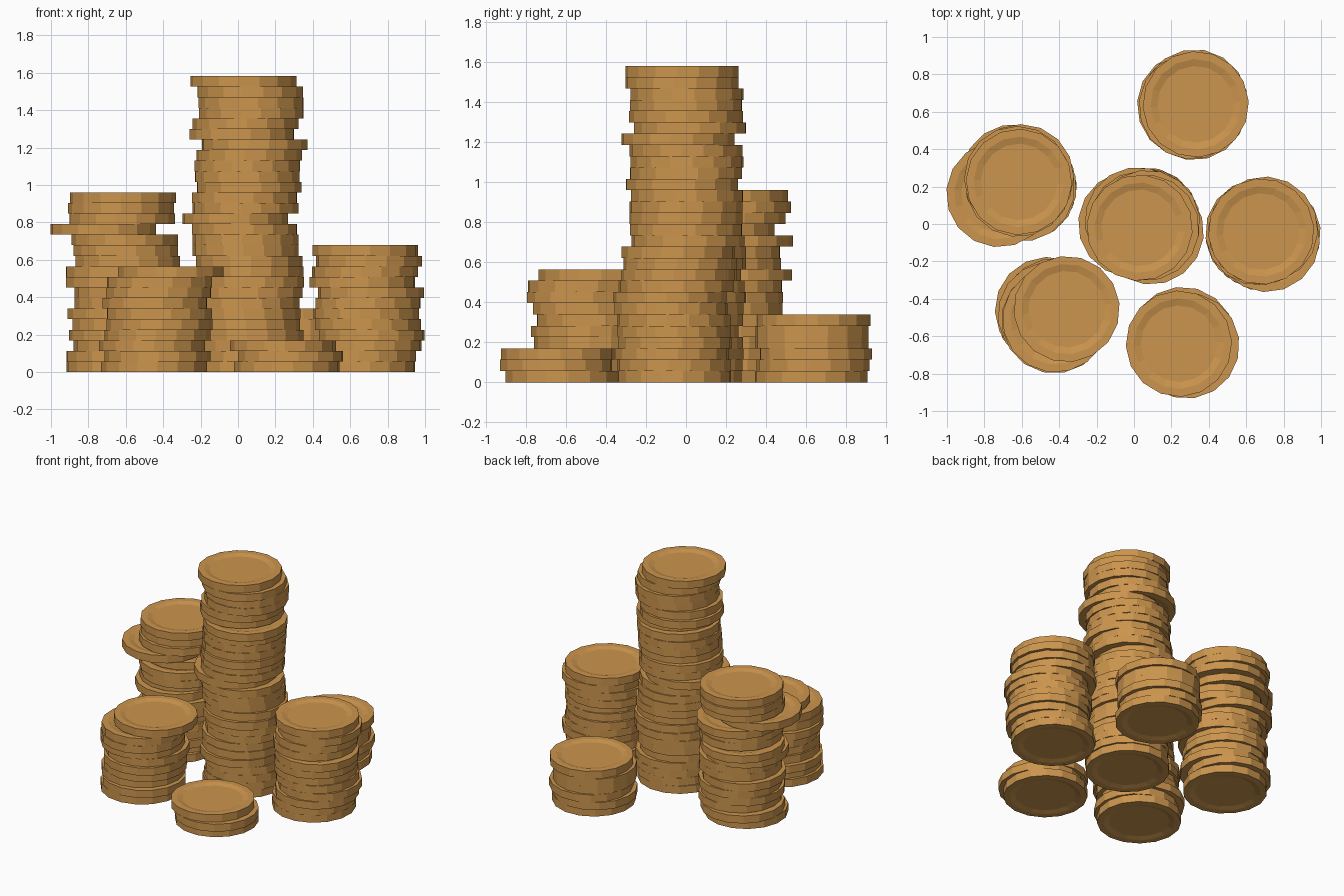
import bpy, bmesh, math, random

if "Cube" in bpy.data.objects:
    bpy.data.objects.remove(bpy.data.objects["Cube"])

random.seed(4)
R, SIDES = 0.284, 16
H = 1.582 / 28          # coin thickness
DIP = 0.010             # depth of the recessed faces

gold = bpy.data.materials.new("gold")
gold.diffuse_color = (0.60, 0.30, 0.075, 1)
gold.use_nodes = True
gold.node_tree.nodes["Principled BSDF"].inputs["Base Color"].default_value = gold.diffuse_color


def add_coin(bm, x, y, z):
    """Lathe one coin: raised rim, sloped ring, recessed disc on both faces."""
    profile = [(0.205, DIP), (0.242, 0), (R, 0), (R, H), (0.242, H), (0.205, H - DIP)]
    turn = random.uniform(0, math.tau)
    rings = []
    for r, h in profile:
        rings.append([bm.verts.new((x + r * math.cos(turn + math.tau * i / SIDES),
                                    y + r * math.sin(turn + math.tau * i / SIDES),
                                    z + h)) for i in range(SIDES)])
    for a, b in zip(rings, rings[1:]):
        for i in range(SIDES):
            j = (i + 1) % SIDES
            bm.faces.new((a[i], a[j], b[j], b[i]))
    bm.faces.new(rings[0][::-1])
    bm.faces.new(rings[-1])


def coin_stack(name, centre, count, xs=(), ys=()):
    """xs, ys list coin centres from the top down; the rest wobble about centre."""
    bm = bmesh.new()
    for k in range(count):
        x = xs[k] if k < len(xs) else centre[0] + random.uniform(-0.025, 0.025)
        y = ys[k] if k < len(ys) else centre[1] + random.uniform(-0.025, 0.025)
        add_coin(bm, x, y, (count - 1 - k) * H)
    mesh = bpy.data.meshes.new(name)
    bm.to_mesh(mesh)
    bm.free()
    mesh.materials.append(gold)
    bpy.context.collection.objects.link(bpy.data.objects.new(name, mesh))


# Tall middle stack
coin_stack("centre_stack", (0.05, 0.0), 28,
           [.03, .065, .07, .07, .04, .02, .09, .06, .05, .05, .06, .035, .04, -.015,
            .035, .04, .04, .06, .065, .07, .065, .045, .05],
           [-.02, -.02, .005, 0, 0, .02, -.04, 0, .005, 0, -.02, .005, 0, 0, 0, .01])

# Back left stack with one coin pushed out
coin_stack("back_left_stack", (-0.61, 0.22), 17,
           [-.615, -.625, -.62, -.72, -.605, -.60, -.59, -.64, -.64, -.59, -.59,
            -.63, -.605, -.62, -.595, -.635, -.635],
           [.225, .24, .215, .16, .25, .19, .195, .25, .20, .20, .20])

# Right stack
coin_stack("right_stack", (0.68, -0.06), 12,
           [.68, .70, .68, .665, .71, .695, .685, .695, .715, .70, .67, .665],
           [-.04, -.03, -.04, -.045, -.08, -.075, -.06, -.06, -.055, -.07, -.06, -.055])

# Front left stack
coin_stack("front_left_stack", (-0.43, -0.48), 10,
           [-.36, -.42, -.425, -.445, -.42, -.42, -.43, -.46, -.43, -.45],
           [-.455, -.51, -.515, -.485, -.465, -.49, -.475, -.46])

# Short front stack and back stack
coin_stack("front_stack", (0.26, -0.64), 3, [.24, .28, .26], [-.64, -.65, -.62])
coin_stack("back_stack", (0.32, 0.64), 6, [.33, .31, .31, .325, .30, .32],
           [.64, .63, .63, .65, .635, .625])
